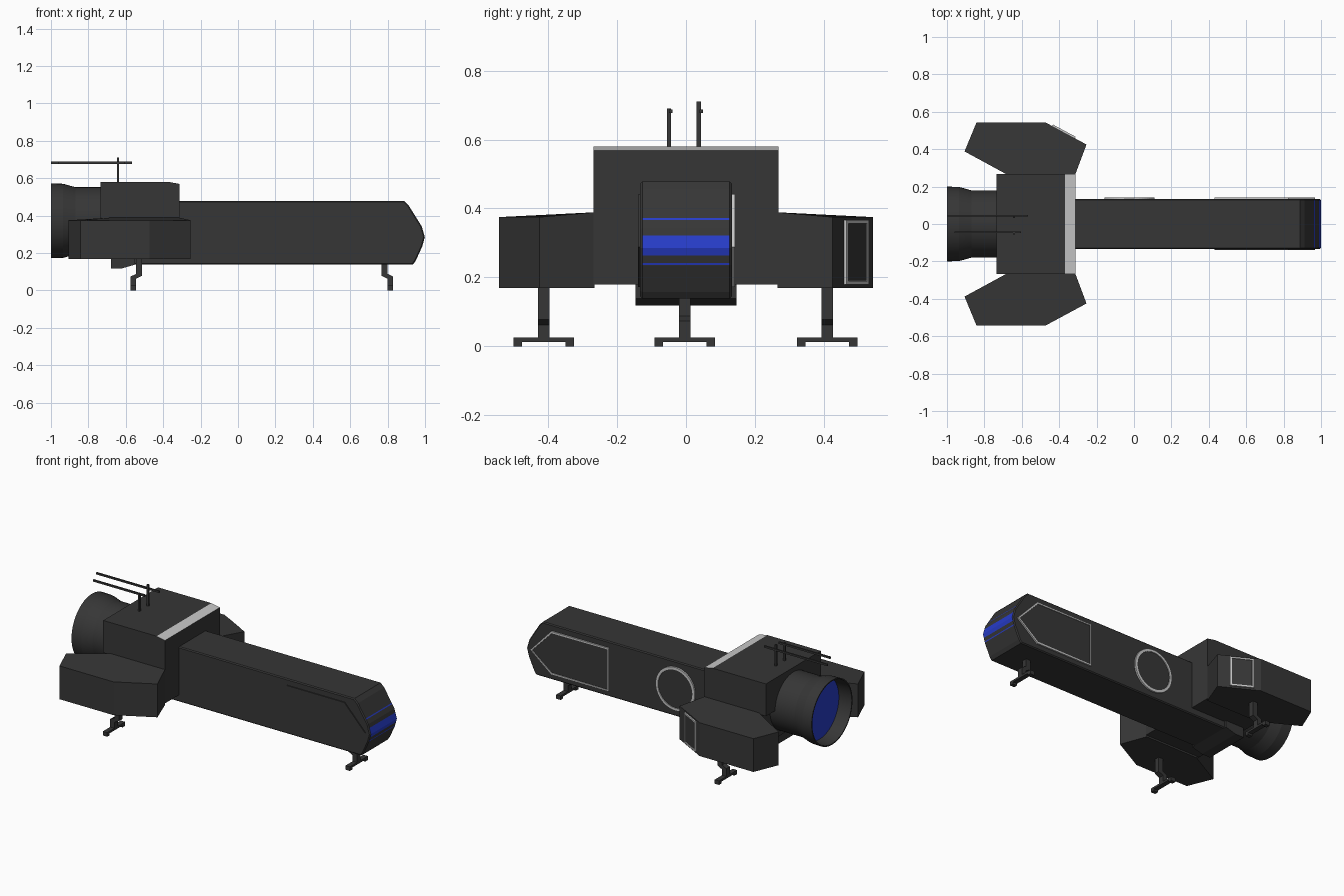
import bpy, bmesh, math
from mathutils import Matrix, Vector

if "Cube" in bpy.data.objects:
    bpy.data.objects.remove(bpy.data.objects["Cube"])


def material(name, rgb):
    m = bpy.data.materials.new(name)
    m.diffuse_color = (*rgb, 1)
    m.use_nodes = True
    m.node_tree.nodes["Principled BSDF"].inputs["Base Color"].default_value = m.diffuse_color
    return m


DARK = material("dark_grey", (0.037, 0.037, 0.037))
LIGHT = material("light_grey", (0.58, 0.58, 0.58))
BLUE = material("blue", (0.02, 0.045, 0.58))


def finish(name, bm, mats):
    bmesh.ops.recalc_face_normals(bm, faces=bm.faces)
    me = bpy.data.meshes.new(name)
    bm.to_mesh(me)
    bm.free()
    for m in mats:
        me.materials.append(m)
    ob = bpy.data.objects.new(name, me)
    bpy.context.collection.objects.link(ob)
    return ob


def frame(origin, u, v, w):
    """Matrix taking local u, v, w to world axes."""
    m = Matrix((u, v, w)).transposed().to_4x4()
    m.translation = origin
    return m


def side(y, s=1):
    """Outline in x, z, extruded along s * y."""
    return frame((0, y, 0), (1, 0, 0), (0, 0, 1), (0, s, 0))


def prism_bm(pts, depth, mat):
    bm = bmesh.new()
    a = [bm.verts.new(mat @ Vector((u, v, 0))) for u, v in pts]
    b = [bm.verts.new(mat @ Vector((u, v, depth))) for u, v in pts]
    bm.faces.new(a)
    top = bm.faces.new(b)
    for i in range(len(pts)):
        j = (i + 1) % len(pts)
        bm.faces.new((a[i], a[j], b[j], b[i]))
    bmesh.ops.recalc_face_normals(bm, faces=bm.faces)
    return bm, top


def prism(name, pts, depth, mat):
    return finish(name, prism_bm(pts, depth, mat)[0], [DARK])


def framed_plate(name, pts, depth, mat, width):
    """Light rimmed plate with a dark, slightly sunk centre."""
    bm, top = prism_bm(pts, depth, mat)
    bmesh.ops.inset_region(bm, faces=[top], thickness=width, depth=0)
    bmesh.ops.inset_region(bm, faces=[top], thickness=0.0005, depth=-0.004)
    top.material_index = 1
    return finish(name, bm, [LIGHT, DARK])


def box(name, x, y, z):
    pts = [(x[0], z[0]), (x[1], z[0]), (x[1], z[1]), (x[0], z[1])]
    return prism(name, pts, y[1] - y[0], side(y[0]))


def bevel(ob, width):
    b = ob.modifiers.new("bevel", 'BEVEL')
    b.width = width
    b.segments = 1
    b.limit_method = 'ANGLE'
    b.angle_limit = math.radians(60)
    b.use_clamp_overlap = False
    b.material = 0


# Long hull with a faceted nose; stripe edges are cut into the nose profile
nose = [(0.888, 0.478), (0.912, 0.455), (0.982, 0.343), (0.999, 0.285),
        (0.985, 0.235), (0.95, 0.158), (0.935, 0.138)]
stripes = [(0.367, 0.373), (0.263, 0.321), (0.236, 0.242)]


def nose_x(z):
    for (x0, z0), (x1, z1) in zip(nose, nose[1:]):
        if z1 <= z <= z0:
            return x0 + (x1 - x0) * (z - z0) / (z1 - z0)


cuts = [(nose_x(z), z) for s in stripes for z in s]
outline = sorted(nose + cuts, key=lambda p: -p[1])
bm, _ = prism_bm(outline + [(-0.6, 0.138), (-0.6, 0.478)], 0.266, side(-0.133))
for f in bm.faces:
    c = f.calc_center_median()
    if f.normal.x > 0.5 and any(lo < c.z < hi for lo, hi in stripes):
        f.material_index = 1
bevel(finish("main_hull", bm, [DARK, BLUE]), 0.006)

# Nose side panels: light rim on the far side, plain on the near side
panel = [(0.43, 0.172), (0.825, 0.172), (0.968, 0.288), (0.825, 0.44), (0.43, 0.44)]
framed_plate("nose_panel_left", panel, 0.009, side(0.133), 0.012)
prism("nose_panel_right", panel, 0.006, side(-0.133, -1))

# Round hatch on the far side
ring = [(-0.025 + 0.134 * math.cos(i * math.tau / 48),
         0.31 + 0.134 * math.sin(i * math.tau / 48)) for i in range(48)]
framed_plate("round_hatch", ring, 0.0095, side(0.133), 0.016)

# Rear block with a light sloping strip on its front top edge
block = [(-0.735, 0.38), (-0.70, 0.38), (-0.70, 0.18), (-0.312, 0.18),
         (-0.312, 0.569), (-0.37, 0.58), (-0.735, 0.58)]
bm, _ = prism_bm(block, 0.536, side(-0.268))
for f in bm.faces:
    if f.normal.z > 0.9 and f.calc_center_median().x > -0.4:
        f.material_index = 1
finish("rear_block", bm, [DARK, LIGHT])

# Collar under the hull's rear end
prism("hull_collar", [(-0.68, 0.118), (-0.62, 0.118), (-0.55, 0.138),
                      (-0.55, 0.3), (-0.68, 0.3)], 0.294, side(-0.147))

# Side pods, mirrored, tops rising slightly towards the block
pod = [(-0.906, 0.388), (-0.842, 0.543), (-0.473, 0.543), (-0.254, 0.425),
       (-0.314, 0.265), (-0.68, 0.265)]
for s, label in ((1, "left"), (-1, "right")):
    bm, top = prism_bm(pod, 0.206, frame((0, 0, 0.169), (1, 0, 0), (0, s, 0), (0, 0, 1)))
    for v in top.verts:
        if abs(v.co.y) < 0.3:
            v.co.z = 0.389
    finish("pod_" + label, bm, [DARK])

# Framed window on the far pod's slanted front face
d = Vector((0.219, -0.118, 0)).normalized()
framed_plate("pod_window", [(0.04, 0.18), (0.178, 0.18), (0.178, 0.367), (0.04, 0.367)],
             0.009, frame((-0.473, 0.543, 0), d, (0, 0, 1), (-d.y, d.x, 0)), 0.014)

# Engine nozzle turned around the x axis, with a recessed blue disc
bm = bmesh.new()
rings = []
for x, r in ((-0.6, 0.18), (-0.87, 0.18), (-0.935, 0.198), (-1.0, 0.2),
             (-1.0, 0.193), (-0.915, 0.188)):
    rings.append([bm.verts.new((x, r * math.cos(i * math.tau / 48),
                                0.372 + r * math.sin(i * math.tau / 48))) for i in range(48)])
for a, b in zip(rings, rings[1:]):
    for i in range(48):
        j = (i + 1) % 48
        bm.faces.new((a[i], a[j], b[j], b[i]))
bm.faces.new(rings[0])
bm.faces.new(rings[-1]).material_index = 1
nozzle = finish("engine_nozzle", bm, [DARK, BLUE])
bpy.context.view_layer.objects.active = nozzle
nozzle.select_set(True)
bpy.ops.object.shade_smooth_by_angle(angle=math.radians(12))

# Antennas: upright mast with a long rod lying along x
for y_mast, y_rod, top, x0, x1, label in ((0.037, 0.044, 0.711, -1.0, -0.567, "left"),
                                          (-0.049, -0.044, 0.69, -0.96, -0.605, "right")):
    box("antenna_mast_" + label, (-0.647, -0.635), (y_mast - 0.006, y_mast + 0.006), (0.57, top))
    box("antenna_rod_" + label, (x0, x1), (y_rod - 0.005, y_rod + 0.005), (0.677, 0.688))

# Landing legs: cranked strut, crossbar and two pads each
strut = [(-0.032, 0.2), (0, 0.2), (0, 0.088), (0.03, 0.074), (0.03, 0.012),
         (0, 0.012), (0, 0.062), (-0.032, 0.078)]
for x, y, s, label in ((0.8, -0.004, 1, "front"), (-0.545, 0.41, -1, "rear_left"),
                       (-0.545, -0.413, -1, "rear_right")):
    prism("leg_" + label, [(x + s * u, v) for u, v in strut], 0.034, side(y - 0.017))
    xs = sorted((x, x + s * 0.03))
    box("foot_bar_" + label, xs, (y - 0.088, y + 0.088), (0.012, 0.025))
    for e in (-1, 1):
        box("foot_pad_" + label, xs, sorted((y + e * 0.063, y + e * 0.088)), (0, 0.013))
